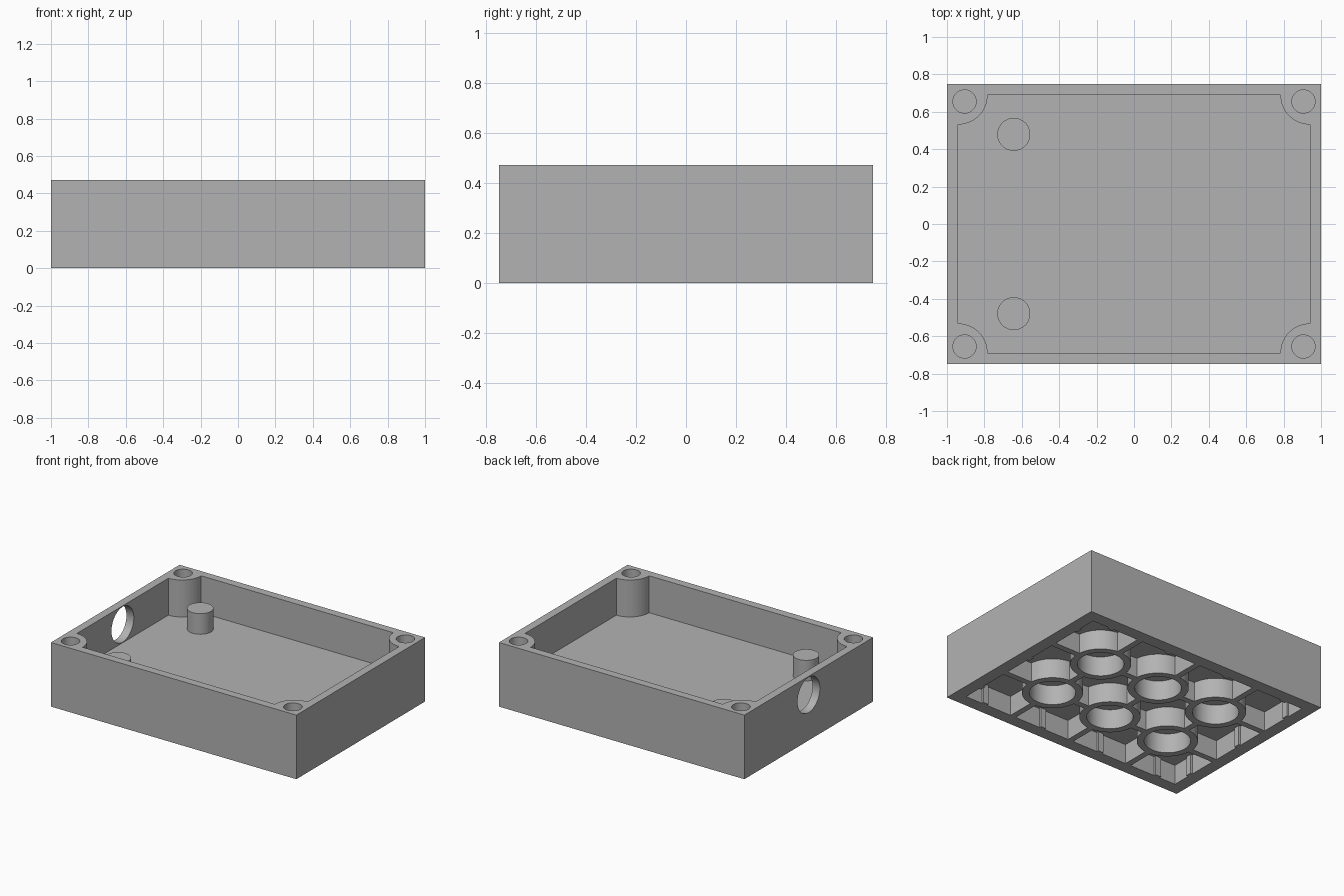
import bpy
import math

cube = bpy.data.objects.get("Cube")
if cube:
    bpy.data.objects.remove(cube, do_unlink=True)

LENGTH, WIDTH, HEIGHT = 2.0, 1.498, 0.472
PITCH = 0.5
FLOOR, CEILING = 0.2, 0.145      # tray floor and underside ceiling
RIM, SKIRT = 0.06, 0.091         # upper and lower wall thickness
BELOW, ABOVE = -0.1, 0.6         # cutters reach past the body


def box(name, x, y, sx, sy, z0, z1):
    bpy.ops.mesh.primitive_cube_add(size=1, location=(x, y, (z0 + z1) / 2))
    obj = bpy.context.object
    obj.name = name
    obj.scale = (sx, sy, z1 - z0)
    bpy.ops.object.transform_apply(location=True, rotation=True, scale=True)
    return obj


def cylinder(name, x, y, radius, z0, z1):
    bpy.ops.mesh.primitive_cylinder_add(
        vertices=64, radius=radius, depth=z1 - z0, location=(x, y, (z0 + z1) / 2))
    obj = bpy.context.object
    obj.name = name
    bpy.ops.object.transform_apply(location=True, rotation=True, scale=True)
    return obj


def combine(target, tool, operation="DIFFERENCE"):
    mod = target.modifiers.new(operation.lower(), "BOOLEAN")
    mod.operation = operation
    mod.solver = "EXACT"
    mod.object = tool
    bpy.context.view_layer.objects.active = target
    bpy.ops.object.modifier_apply(modifier=mod.name)
    bpy.data.objects.remove(tool, do_unlink=True)


corners = [(sx, sy) for sx in (-1, 1) for sy in (-1, 1)]
body = box("enclosure_tray", 0, 0, LENGTH, WIDTH, 0, HEIGHT)

# Upper cavity, leaving a round post in each corner
inner_x, inner_y = LENGTH / 2 - RIM, WIDTH / 2 - RIM
cavity = box("upper_cavity", 0, 0, 2 * inner_x, 2 * inner_y, FLOOR, ABOVE)
for sx, sy in corners:
    combine(cavity, cylinder("corner_post", sx * inner_x, sy * inner_y, 0.157, 0.1, 0.7))
combine(body, cavity)

# Screw holes in the corner posts
for sx, sy in corners:
    combine(body, cylinder("screw_hole", sx * 0.906, sy * 0.655, 0.062, FLOOR, ABOVE))

# Underside cavity, leaving grips, ribs and tubes standing
under_x, under_y = LENGTH / 2 - SKIRT, WIDTH / 2 - SKIRT
under = box("under_cavity", 0, 0, 2 * under_x, 2 * under_y, BELOW, CEILING)
columns = [(i - 1.5) * PITCH for i in range(4)]
rows = [(j - 1) * PITCH for j in range(3)]
tube_xs = [(i - 1) * PITCH for i in range(3)]
tube_ys = [(j - 0.5) * PITCH for j in range(2)]
RIB, GRIP = 0.044, 0.032
for side in (-1, 1):
    for x in columns:
        combine(under, box("grip", x, side * under_y, RIB, GRIP, -0.2, 0.3))
    for y in rows:
        combine(under, box("grip", side * under_x, y, GRIP, RIB, -0.2, 0.3))
for x in tube_xs:
    combine(under, box("cross_rib", x, 0, RIB, 3, -0.2, 0.3))
for y in tube_ys:
    combine(under, box("long_rib", 0, y, 3, RIB, -0.2, 0.3))
tubes = [(x, y) for x in tube_xs for y in tube_ys]
for x, y in tubes:
    combine(under, cylinder("tube", x, y, 0.204, -0.2, 0.3))
combine(body, under)
for x, y in tubes:
    combine(body, cylinder("tube_bore", x, y, 0.155, BELOW, CEILING))

# Round opening in the end wall
bpy.ops.mesh.primitive_cylinder_add(
    vertices=64, radius=0.13, depth=0.3, location=(-1, 0, 0.335),
    rotation=(0, math.pi / 2, 0))
combine(body, bpy.context.object)

# Support pegs on the tray floor
for side in (-1, 1):
    combine(body, cylinder("support_peg", -0.643, side * 0.479, 0.088, 0.17, 0.352), "UNION")

# Single grey plastic
grey = bpy.data.materials.new("grey_plastic")
grey.use_nodes = True
colour = (0.45, 0.45, 0.45, 1)
grey.diffuse_color = colour
grey.node_tree.nodes["Principled BSDF"].inputs["Base Color"].default_value = colour
body.data.materials.clear()
body.data.materials.append(grey)

bpy.ops.object.select_all(action="DESELECT")
body.select_set(True)
bpy.context.view_layer.objects.active = body
bpy.ops.object.shade_smooth_by_angle(angle=math.radians(30))
